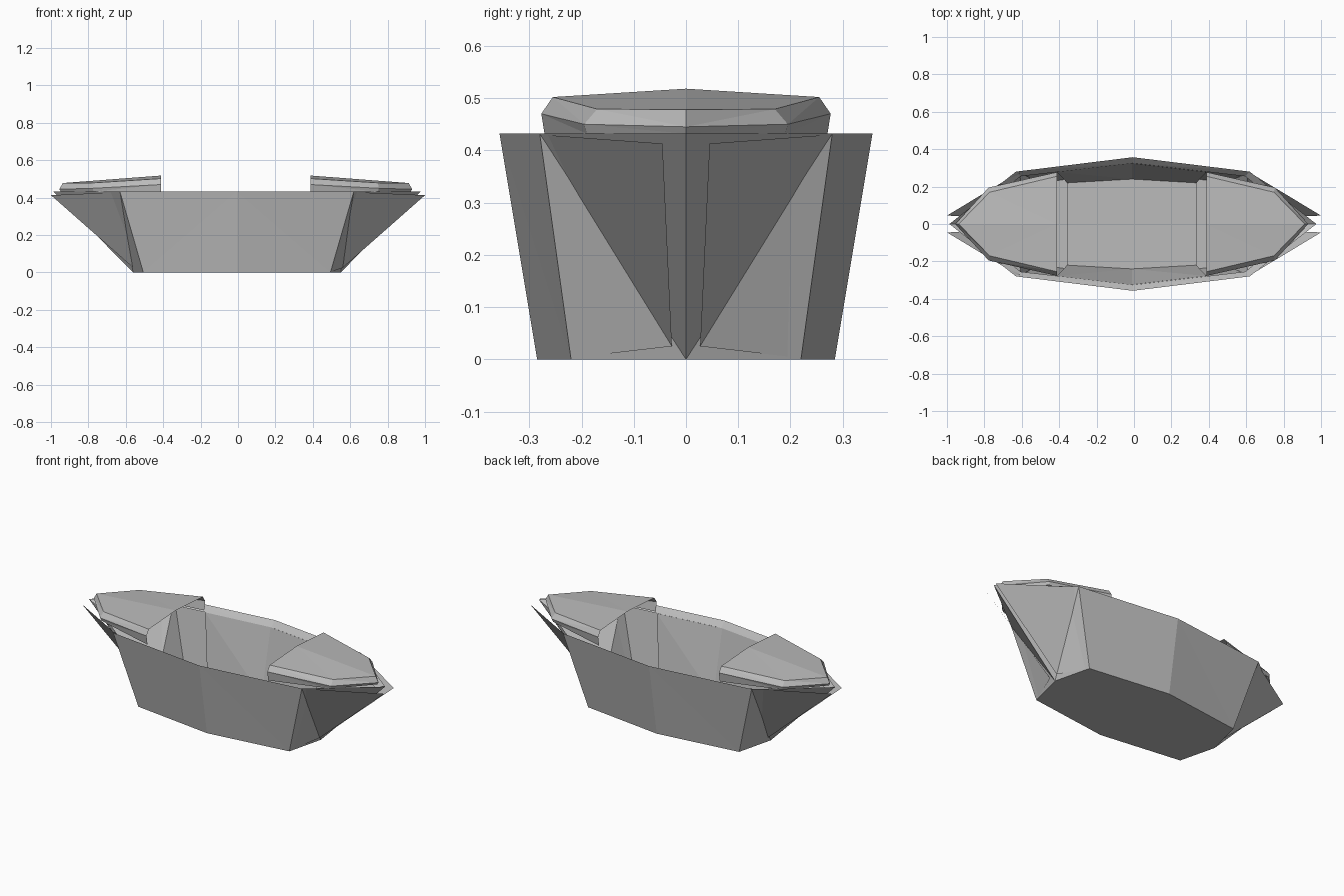
import bpy, bmesh

if "Cube" in bpy.data.objects:
    bpy.data.objects.remove(bpy.data.objects["Cube"], do_unlink=True)

GREY = (0.5, 0.5, 0.5, 1)
grey = bpy.data.materials.new("plain grey")
grey.use_nodes = True
grey.diffuse_color = GREY
grey.node_tree.nodes["Principled BSDF"].inputs["Base Color"].default_value = GREY


def quarter_part(name, tris, shift=-0.012, flip=False):
    """Mesh one quarter of a part from triangles and mirror it on x and y."""
    bm = bmesh.new()
    for tri in tris:
        bm.faces.new([bm.verts.new(p) for p in tri])
    bmesh.ops.remove_doubles(bm, verts=bm.verts, dist=0.0001)
    bmesh.ops.recalc_face_normals(bm, faces=bm.faces)
    if flip:
        bmesh.ops.reverse_faces(bm, faces=bm.faces)
    mesh = bpy.data.meshes.new(name)
    bm.to_mesh(mesh)
    bm.free()
    mesh.materials.append(grey)
    obj = bpy.data.objects.new(name, mesh)
    obj.location.x = shift
    bpy.context.collection.objects.link(obj)
    mirror = obj.modifiers.new("Mirror", 'MIRROR')
    mirror.use_axis = (True, True, False)
    return obj


def loft(rings):
    tris = []
    for a, b in zip(rings, rings[1:]):
        for i in range(len(a) - 1):
            tris.append((a[i], a[i + 1], b[i]))
            tris.append((a[i + 1], b[i + 1], b[i]))
    return tris


def fan(centre, points):
    return [(centre, p, q) for p, q in zip(points, points[1:])]


# Hull: hollow, with a flat bottom, flared sides, pointed ends and a sloping rim
bottom = [(0, 0.285, 0), (0.5, 0.22, 0), (0.555, 0, 0)]
gunwale = [(0, 0.357, 0.432), (0.625, 0.28, 0.432), (0.981, 0, 0.432)]
rim = [(0, 0.325, 0.40), (0.6, 0.255, 0.40), (0.92, 0, 0.40)]
quarter_part("hull", fan((0, 0, 0), bottom) + loft([bottom, gunwale, rim]), shift=-0.006)

# Cockpit liner: side walls and floor, open towards both ends
wall_top = [(0, 0.325, 0.40), (0.4, 0.2783, 0.40)]
wall_foot = [(0, 0.24, 0.02), (0.345, 0.22, 0.02)]
quarter_part("cockpit_liner", loft([wall_top, wall_foot])
             + fan((0, 0, 0.02), wall_foot + [(0.345, 0, 0.02)]), flip=True)

# End decks: hollow pointed covers with a bevelled edge and a slight ridge
deck_base = [(0.4, 0.268, 0.415), (0.76, 0.19, 0.432), (0.935, 0, 0.432)]
deck_wide = [(0.4, 0.277, 0.47), (0.765, 0.195, 0.45), (0.943, 0, 0.445)]
deck_top = [(0.4, 0.255, 0.502), (0.76, 0.17, 0.479), (0.925, 0, 0.478)]
ridge = (0.4, 0, 0.518)
quarter_part("end_decks", loft([deck_base, deck_wide, deck_top]) + fan(ridge, deck_top))

# Thin flaps lying against the pointed ends, tucked in at the hull corners
flap = [(0.615, 0.277, 0.43), (1.0, 0.045, 0.413), (0.56, 0.027, 0.025), (0.495, 0.215, 0.003)]
quarter_part("end_flaps", fan(flap[0], flap[1:]), shift=0)
